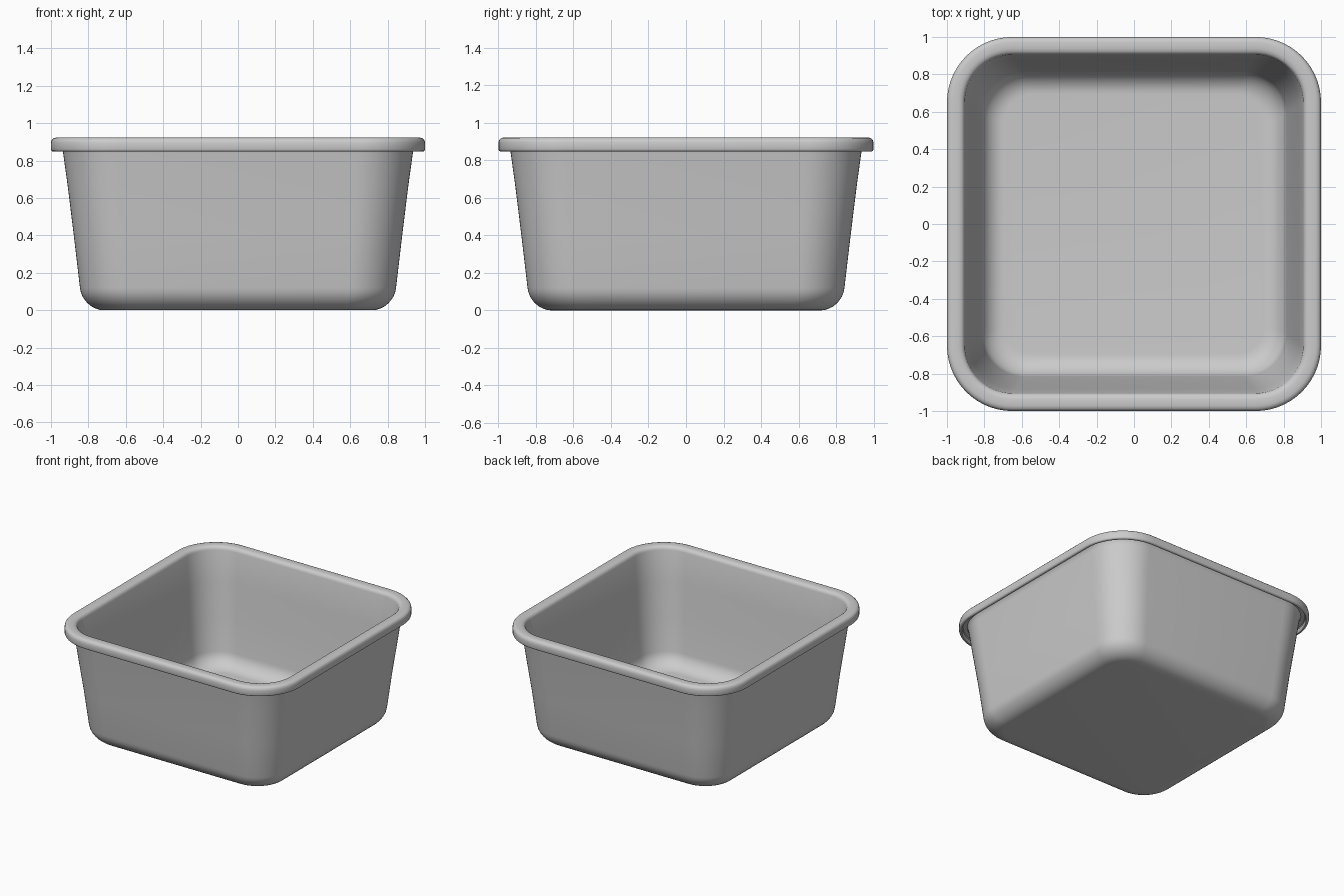
import bpy, bmesh, math

cube = bpy.data.objects.get("Cube")
if cube:
    bpy.data.objects.remove(cube, do_unlink=True)

grey = bpy.data.materials.new("grey plastic")
colour = (0.6, 0.6, 0.6, 1)
grey.diffuse_color = colour
grey.use_nodes = True
grey.node_tree.nodes["Principled BSDF"].inputs["Base Color"].default_value = colour

CORNER_STEPS = 14


def rounded_square(half, radius, z):
    """Points of a rounded square, counter-clockwise from above."""
    c = half - radius
    points = []
    for corner, (sx, sy) in enumerate([(1, 1), (-1, 1), (-1, -1), (1, -1)]):
        for i in range(CORNER_STEPS + 1):
            a = math.pi / 2 * (corner + i / CORNER_STEPS)
            points.append((sx * c + radius * math.cos(a),
                           sy * c + radius * math.sin(a), z))
    return points


def fillet(half, z, size, r_wall, r_floor, lean, steps=8):
    """Rings curving from the floor up into a leaning wall."""
    rings = []
    for i in range(steps + 1):
        t = math.pi / 2 * i / steps
        s = math.sin(t)
        rings.append((half - size + size * s + lean * s * (1 - math.cos(t)),
                      r_floor + (r_wall - r_floor) * s,
                      z + size * (1 - math.cos(t))))
    return rings


# Section as (half width, corner radius, height): outside, rim, inside
outside = fillet(0.835, 0.0, 0.12, 0.25, 0.16, 0.01)
wall = [(0.878, 0.27, 0.40), (0.91, 0.28, 0.66), (0.935, 0.30, 0.84)]
rim = [(0.94, 0.30, 0.875), (0.945, 0.305, 0.88), (0.97, 0.32, 0.88),
       (0.975, 0.325, 0.875), (0.975, 0.325, 0.855), (0.98, 0.33, 0.848),
       (0.99, 0.34, 0.848), (0.997, 0.347, 0.852), (1.0, 0.35, 0.86),
       (1.0, 0.35, 0.895), (0.996, 0.346, 0.91), (0.987, 0.337, 0.919),
       (0.972, 0.322, 0.923), (0.938, 0.288, 0.923), (0.921, 0.271, 0.919),
       (0.91, 0.26, 0.91), (0.905, 0.255, 0.895)]
inside_wall = [(0.88, 0.25, 0.66), (0.848, 0.24, 0.40)]
inside = fillet(0.805, 0.03, 0.11, 0.23, 0.15, 0.01)[::-1]

bm = bmesh.new()
loops = [[bm.verts.new(p) for p in rounded_square(*ring)]
         for ring in outside + wall + rim + inside_wall + inside]
for low, high in zip(loops, loops[1:]):
    n = len(low)
    for i in range(n):
        j = (i + 1) % n
        bm.faces.new((low[i], low[j], high[j], high[i]))
# Underside and inner floor
bm.faces.new(loops[0][::-1])
bm.faces.new(loops[-1])
bmesh.ops.recalc_face_normals(bm, faces=bm.faces)

mesh = bpy.data.meshes.new("basin")
bm.to_mesh(mesh)
bm.free()
mesh.materials.append(grey)
basin = bpy.data.objects.new("basin", mesh)
bpy.context.collection.objects.link(basin)

for obj in bpy.context.selected_objects:
    obj.select_set(False)
basin.select_set(True)
bpy.context.view_layer.objects.active = basin
bpy.ops.object.shade_smooth_by_angle(angle=math.radians(40))
